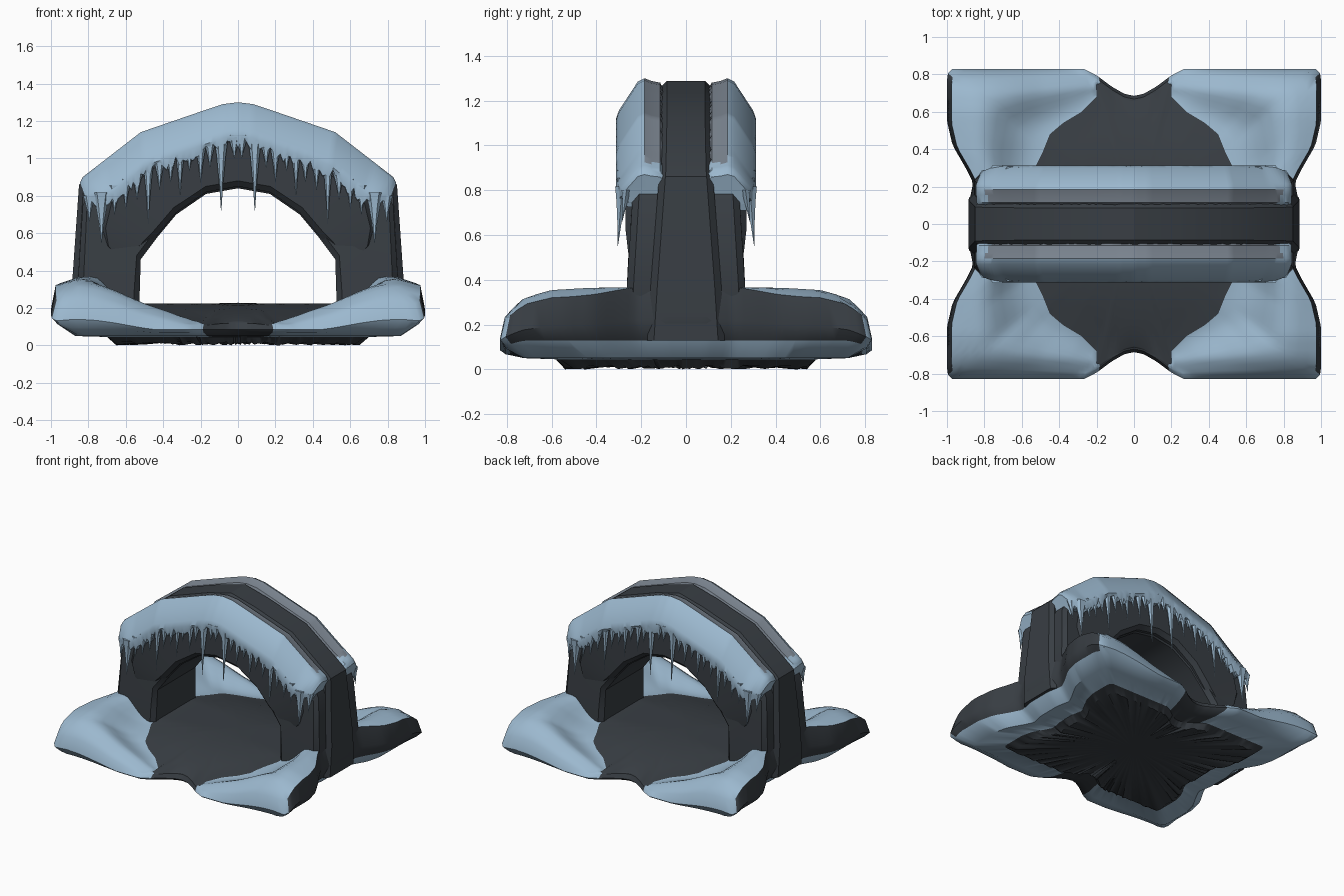
import bpy, bmesh, math, random
from mathutils import Vector

if "Cube" in bpy.data.objects:
    bpy.data.objects.remove(bpy.data.objects["Cube"])

random.seed(4)


def material(name, rgb):
    m = bpy.data.materials.new(name)
    m.diffuse_color = (*rgb, 1)
    m.use_nodes = True
    m.node_tree.nodes["Principled BSDF"].inputs["Base Color"].default_value = m.diffuse_color
    return m


ROCK = material("dark rock", (0.04, 0.048, 0.057))
SNOW = material("blue snow", (0.33, 0.48, 0.62))
GREY = material("grey ice", (0.195, 0.23, 0.275))


def finish(name, bm, mats, angle=35):
    bmesh.ops.remove_doubles(bm, verts=bm.verts, dist=0.0005)
    bmesh.ops.recalc_face_normals(bm, faces=bm.faces)
    me = bpy.data.meshes.new(name)
    bm.to_mesh(me)
    bm.free()
    for m in mats:
        me.materials.append(m)
    for p in me.polygons:
        p.use_smooth = True
    me.set_sharp_from_angle(angle=math.radians(angle))
    ob = bpy.data.objects.new(name, me)
    bpy.context.collection.objects.link(ob)
    return ob


def interp(v, table):
    if v <= table[0][0]:
        return table[0][1]
    for (a, p), (b, q) in zip(table, table[1:]):
        if v <= b:
            return p + (q - p) * (v - a) / (b - a)
    return table[-1][1]


def mirrored(pts):
    return pts + [(-x, z) for x, z in reversed(pts[:-1])]


# ---------- base: rock floor with four snow mounds ----------
OUTLINE = [(0.885, 0), (0.885, 0.1), (0.86, 0.22), (0.9, 0.3), (0.97, 0.42), (1, 0.55), (1, 0.8),
           (0.97, 0.83), (0.27, 0.83), (0.2, 0.795), (0.12, 0.735), (0.05, 0.695), (0, 0.685)]
SNOWLINE = [(0.55, 0), (0.54, 0.28), (0.49, 0.38), (0.45, 0.48), (0.38, 0.54), (0.28, 0.6),
            (0.2, 0.68), (0.2, 0.83), (0, 0.83)]


def ray(c, s, poly):
    # distance from the centre to a first-quadrant outline
    for (x1, y1), (x2, y2) in zip(poly, poly[1:]):
        d1, d2 = c * y1 - s * x1, c * y2 - s * x2
        if d1 <= 1e-9 and d2 >= -1e-9 and d2 - d1 > 1e-9:
            t = -d1 / (d2 - d1)
            return c * (x1 + t * (x2 - x1)) + s * (y1 + t * (y2 - y1))
    return poly[-1][1]


RIDGE_X = [(0.2, 0.13), (0.5, 0.24), (0.65, 0.31), (0.75, 0.345), (0.85, 0.357), (0.97, 0.33)]
FALL_Y = [(0.25, 1.02), (0.6, 0.97), (0.72, 0.88), (0.79, 0.72), (0.83, 0.58)]
FLOOR = [(0.2, 0.225), (0.45, 0.19), (0.7, 0.115)]
NF, NS, STEPS = 5, 10, 240


def base():
    bm = bmesh.new()
    cols, angs = [], []
    for i in range(STEPS):
        a = 2 * math.pi * i / STEPS
        c, s = math.cos(a), math.sin(a)
        q = math.degrees(math.atan2(abs(s), abs(c)))
        angs.append(q)
        R = ray(abs(c), abs(s), OUTLINE)
        E = R * 0.975
        B = min(ray(abs(c), abs(s), SNOWLINE), E * 0.98)
        col = []
        for k in range(1, NF + 1):
            r = B * k / NF
            col.append((r, interp(abs(r * s), FLOOR)))
        for k in range(1, NS + 1):
            t = k / NS
            r = B + (E - B) * t
            x, y = abs(r * c), abs(r * s)
            f = interp(y, FLOOR)
            u = min(1, t * 1.5)
            u = u * u * (3 - 2 * u)
            top = max(0.11, interp(x, RIDGE_X) * interp(y, FALL_Y))
            col.append((r, f + (top - f) * u + 0.012 * math.sin(math.pi * t) * (q < 76)))
        mid = max(0.085, col[-1][1] * 0.6)
        low = interp(q, [(36, 0.13), (42, 0.05 + 0.5 * (mid - 0.05))])
        col += [(R, max(mid, low + 0.005)), (R * 0.97, low), (R * 0.87, 0.05),
                (R * 0.7, 0.045), (R * 0.65, 0.005 + random.uniform(-0.005, 0.015)), (R * 0.3, 0.03)]
        cols.append([bm.verts.new((r * c, r * s, z)) for r, z in col])
    top = bm.verts.new((0, 0, 0.228))
    low = bm.verts.new((0, 0, 0.03))
    side = NF + NS - 1
    for i in range(STEPS):
        j = (i + 1) % STEPS
        A, B = cols[i], cols[j]
        bm.faces.new((top, A[0], B[0]))
        bm.faces.new((low, B[-1], A[-1]))
        q = (angs[i] + angs[j]) / 2
        for k in range(len(A) - 1):
            f = bm.faces.new((A[k], A[k + 1], B[k + 1], B[k]))
            snow = NF - 1 <= k < side + 4 and q < 76
            if k in (side, side + 1) and q < 39:      # bare rock on the outer flanks
                snow = False
            f.material_index = int(snow)
    finish("ground_with_snow_mounds", bm, [ROCK, SNOW], 40)


base()


# ---------- rock arch: layered sweeps between an outer and inner line ----------
def arch(name, outer, inner, half):
    outer, inner = mirrored(outer), mirrored(inner)
    bm = bmesh.new()
    rings = []
    for o, n in zip(outer, inner):
        e = 0.03                          # chamfer on the long edges
        d = (Vector(n) - Vector(o)).normalized() * e
        ring = []
        for (x, z), sg in ((o, 1), (n, -1)):
            w = half(z)
            x2, z2 = x + d.x * sg, z + d.y * sg
            pts = [(x2, -w, z2), (x, -w + e, z), (x, w - e, z), (x2, w, z2)]
            ring += pts if sg == 1 else pts[::-1]
        rings.append([bm.verts.new(p) for p in ring])
    for A, B in zip(rings, rings[1:]):
        for k in range(8):
            bm.faces.new((A[k], A[(k + 1) % 8], B[(k + 1) % 8], B[k]))
    bm.faces.new(rings[0])
    bm.faces.new(rings[-1])
    finish(name, bm, [ROCK], 25)


arch("arch_body",
     [(0.8, 0.14), (0.855, 0.36), (0.83, 0.75), (0.77, 0.86), (0.5, 1.04), (0.2, 1.16), (0, 1.2)],
     [(0.53, 0.14), (0.525, 0.3), (0.52, 0.46), (0.43, 0.58), (0.33, 0.7), (0.17, 0.81), (0, 0.84)],
     lambda z: interp(z, [(0.1, 0.27), (0.36, 0.265), (0.85, 0.235)]))
arch("arch_ridge",
     [(0.88, 0.13), (0.885, 0.36), (0.85, 0.86), (0.82, 0.89), (0.52, 1.125), (0.2, 1.235), (0, 1.288)],
     [(0.6, 0.13), (0.6, 0.36), (0.55, 0.6), (0.5, 0.65), (0.33, 0.8), (0.17, 0.9), (0, 0.93)],
     lambda z: interp(z, [(0.1, 0.175), (0.5, 0.15), (0.95, 0.115)]))
arch("arch_lower_bulge",
     [(0.67, 0.475), (0.72, 0.54), (0.735, 0.64), (0.7, 0.78), (0.47, 0.97), (0.2, 1.1), (0, 1.14)],
     [(0.6, 0.465), (0.56, 0.48), (0.5, 0.52), (0.43, 0.59), (0.33, 0.71), (0.17, 0.82), (0, 0.85)],
     lambda z: interp(z, [(0.46, 0.245), (0.6, 0.27)]))


# ---------- snow strips along the arch, front and back ----------
PATH = mirrored([(0.838, 0.85), (0.846, 0.87), (0.83, 0.9), (0.52, 1.14), (0.2, 1.25),
                 (0.08, 1.29), (0, 1.3)])
SECTION = [(0.1, 0.05), (0.115, 0.02), (0.155, 0.012), (0.185, 0.0), (0.215, 0.015),
           (0.3, 0.145), (0.312, 0.18), (0.303, 0.205), (0.24, 0.21), (0.11, 0.16)]


def resample(pts, step):
    out = []
    for a, b in zip(pts, pts[1:]):
        a, b = Vector(a), Vector(b)
        n = max(1, round((b - a).length / step))
        out += [a.lerp(b, k / n) for k in range(n)]
    return out + [Vector(pts[-1])]


def snow_strip(name, sg):
    bm = bmesh.new()
    rings = []
    for p in resample(PATH, 0.02):
        d = (Vector((p.x * 0.8, 0.4)) - p).normalized()
        drip = random.uniform(-0.015, 0.045)
        end = interp(abs(p.x), [(0.72, 1.0), (0.846, 0.6)])    # thinner at the two ends
        ring = []
        for k, (y, off) in enumerate(SECTION):
            if k in (7, 8):
                off += drip
            if k == 0:
                y += random.uniform(-0.006, 0.006)
            q = p + d * off * end
            y = min(y, interp(abs(p.x), [(0.75, 0.32), (0.846, 0.28)]))
            ring.append(bm.verts.new((q.x, sg * y, q.y)))
        rings.append(ring)
    n = len(SECTION)
    for A, B in zip(rings, rings[1:]):
        for k in range(n):
            f = bm.faces.new((A[k], A[(k + 1) % n], B[(k + 1) % n], B[k]))
            grey = k < 3 and f.calc_center_median().z > 0.92
            f.material_index = 1 if grey else 0
    bm.faces.new(rings[0])
    bm.faces.new(rings[-1])
    finish(name, bm, [SNOW, GREY], 40)


# ---------- icicles hanging from the snow edge ----------
EDGE = [(0, 1.12), (0.25, 1.05), (0.45, 0.97), (0.6, 0.88), (0.72, 0.81), (0.8, 0.79)]
ICICLES = [(0.09, 0.72, 0.032), (0.02, 1.0, 0.035), (0.15, 0.95, 0.03), (0.2, 0.87, 0.028),
           (0.26, 0.93, 0.028), (0.31, 0.8, 0.024), (0.36, 0.87, 0.028), (0.42, 0.83, 0.028),
           (0.48, 0.65, 0.024), (0.54, 0.78, 0.03), (0.6, 0.73, 0.028), (0.66, 0.7, 0.03),
           (0.73, 0.55, 0.042), (0.795, 0.66, 0.03)]


def icicles(name, sg):
    bm = bmesh.new()
    for side in (-1, 1):
        for x, tip, r in ICICLES:
            x, root = x * side, interp(x, EDGE) + 0.01
            y = sg * (0.285 if abs(x) < 0.75 else 0.265)
            rings = []
            for t, w in ((0, 1.15), (0.25, 0.75), (0.6, 0.35), (1, 0.04)):
                z = root + (tip - root) * t
                rings.append([bm.verts.new((x + r * w * math.cos(k * math.pi / 3),
                                            y + sg * 0.02 * t + 0.75 * r * w * math.sin(k * math.pi / 3), z))
                              for k in range(6)])
            for A, B in zip(rings, rings[1:]):
                for k in range(6):
                    bm.faces.new((A[k], A[(k + 1) % 6], B[(k + 1) % 6], B[k]))
            bm.faces.new(rings[0])
            bm.faces.new(rings[-1])
    finish(name, bm, [SNOW], 50)


for label, sg in (("front", -1), ("back", 1)):
    snow_strip(label + "_arch_snow", sg)
    icicles(label + "_icicles", sg)
